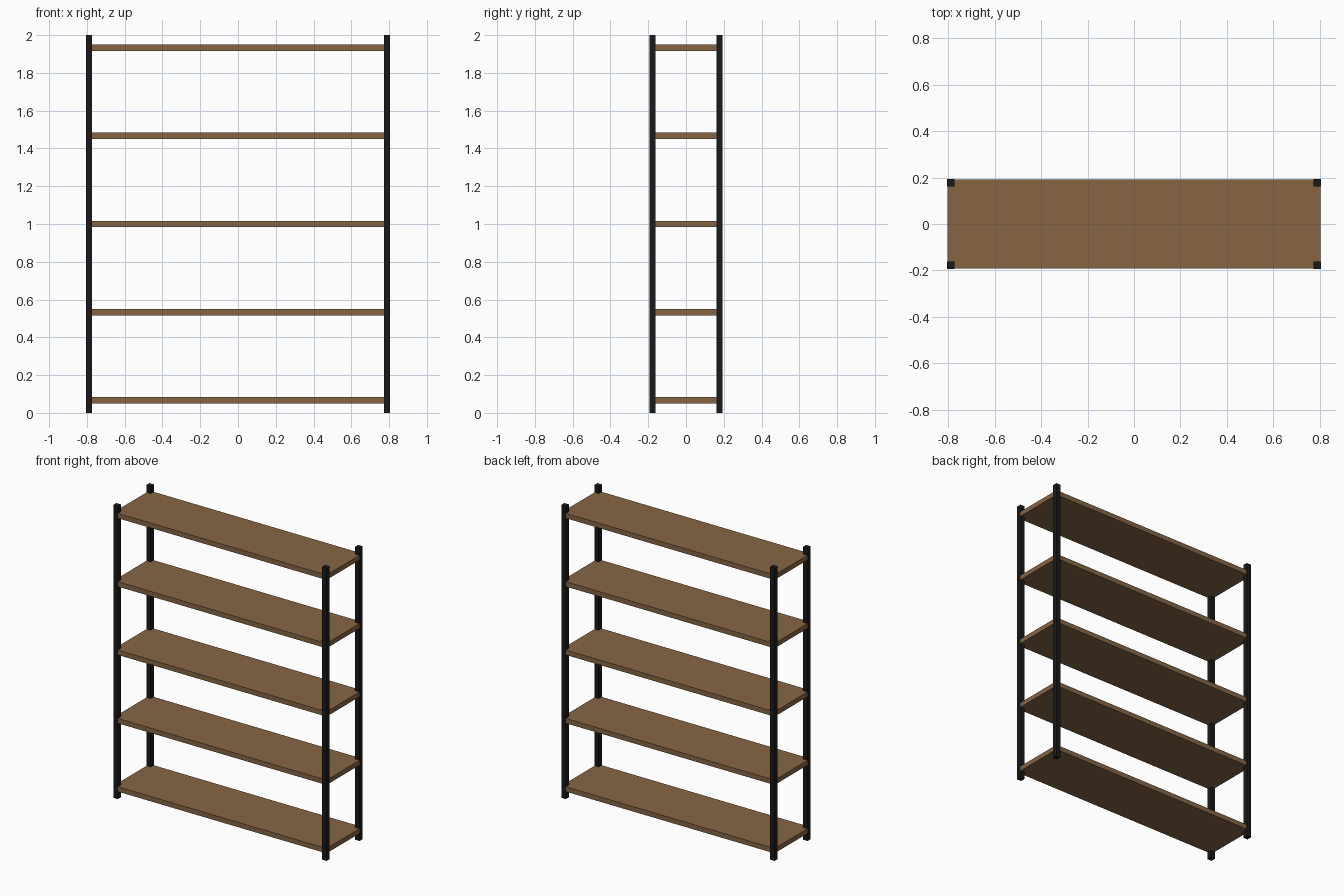
import bpy

if "Cube" in bpy.data.objects:
    bpy.data.objects.remove(bpy.data.objects["Cube"])

W, D, H = 1.611, 0.389, 2.0   # overall size
P = 0.0333                    # post width and shelf thickness


def material(name, rgb):
    m = bpy.data.materials.new(name)
    m.diffuse_color = (*rgb, 1)
    m.use_nodes = True
    m.node_tree.nodes["Principled BSDF"].inputs["Base Color"].default_value = m.diffuse_color
    return m


def box(name, size, loc, mat):
    bpy.ops.mesh.primitive_cube_add(size=1, location=loc)
    o = bpy.context.object
    o.name = name
    o.scale = size
    bpy.ops.object.transform_apply(location=False, rotation=False, scale=True)
    o.data.materials.append(mat)


wood = material("wood", (0.24, 0.13, 0.06))
black = material("black_metal", (0.01, 0.01, 0.01))

# Four corner posts
for sx, side in ((-1, "left"), (1, "right")):
    for sy, end in ((-1, "front"), (1, "back")):
        box(f"{end}_{side}_post", (P, P, H),
            (sx * (W - P) / 2, sy * (D - P) / 2, H / 2), black)

# Five evenly spaced shelves, a hair inside the posts' outer faces
for i in range(5):
    box(f"shelf_{i + 1}", (W - 0.004, D - 0.004, P),
        (0, 0, 0.0667 + i * 0.4667), wood)
